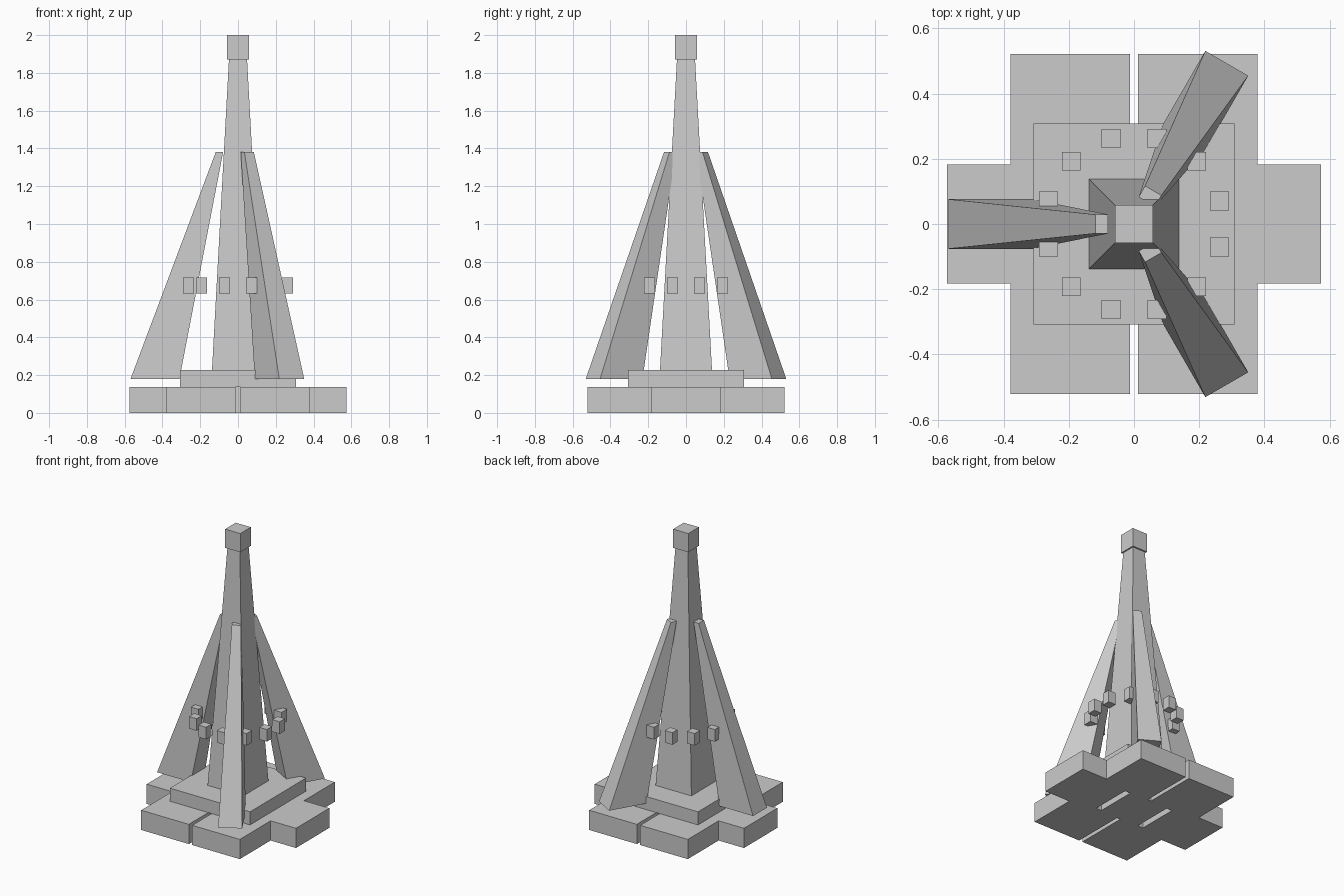
import bpy, bmesh
from math import cos, sin, pi, radians
from mathutils import Matrix

cube = bpy.data.objects.get("Cube")
if cube:
    bpy.data.objects.remove(cube, do_unlink=True)

GREY = (0.6, 0.6, 0.6, 1)
stone = bpy.data.materials.new("stone_grey")
stone.use_nodes = True
stone.diffuse_color = GREY
stone.node_tree.nodes["Principled BSDF"].inputs["Base Color"].default_value = GREY


def frustum(name, low, high, z0, z1, angle=0.0):
    """Solid between two rectangles (x0, x1, y0, y1), turned about z."""
    bm = bmesh.new()
    rings = []
    for (x0, x1, y0, y1), z in ((low, z0), (high, z1)):
        corners = ((x0, y0), (x1, y0), (x1, y1), (x0, y1))
        rings.append([bm.verts.new((x, y, z)) for x, y in corners])
    bottom, top = rings
    bm.faces.new(bottom[::-1])
    bm.faces.new(top)
    for i in range(4):
        j = (i + 1) % 4
        bm.faces.new((bottom[i], bottom[j], top[j], top[i]))
    bmesh.ops.transform(bm, matrix=Matrix.Rotation(angle, 4, "Z"), verts=bm.verts)
    mesh = bpy.data.meshes.new(name)
    bm.to_mesh(mesh)
    bm.free()
    mesh.materials.append(stone)
    obj = bpy.data.objects.new(name, mesh)
    bpy.context.collection.objects.link(obj)
    return obj


def rect(hx, hy, cx=0.0, cy=0.0):
    return (cx - hx, cx + hx, cy - hy, cy + hy)


def box(name, area, z0, z1):
    return frustum(name, area, area, z0, z1)


# Ring of six foundation blocks around an open centre
BASE_TOP, RING = 0.137, 0.383
for i in range(6):
    a = i * pi / 3
    hx, hy = (0.191, 0.183) if i % 3 == 0 else (0.183, 0.19)
    cx = RING * cos(a) if i % 3 == 0 else 0.196 * (1 if cos(a) > 0 else -1)
    box(f"foundation_block_{i + 1}", rect(hx, hy, cx, RING * sin(a)), 0, BASE_TOP)

# Square plinth
box("plinth", rect(0.308, 0.308), BASE_TOP, 0.228)

# Tapered central spire and its cap
frustum("spire", rect(0.15, 0.15), rect(0.048, 0.048), 0, 1.87)
box("spire_cap", rect(0.058, 0.058), 1.87, 2.0)

# Three leaning buttress legs
for i, deg in enumerate((60, 180, 300)):
    frustum(f"buttress_leg_{i + 1}", (0.31, 0.569, -0.076, 0.076),
            (0.079, 0.118, -0.029, 0.029), 0.18, 1.38, radians(deg))

# Ring of small floating blocks
for i in range(12):
    a = radians(15 + 30 * i)
    box(f"ring_block_{i + 1}", rect(0.029, 0.029, 0.272 * cos(a), 0.272 * sin(a)),
        0.632, 0.716)
